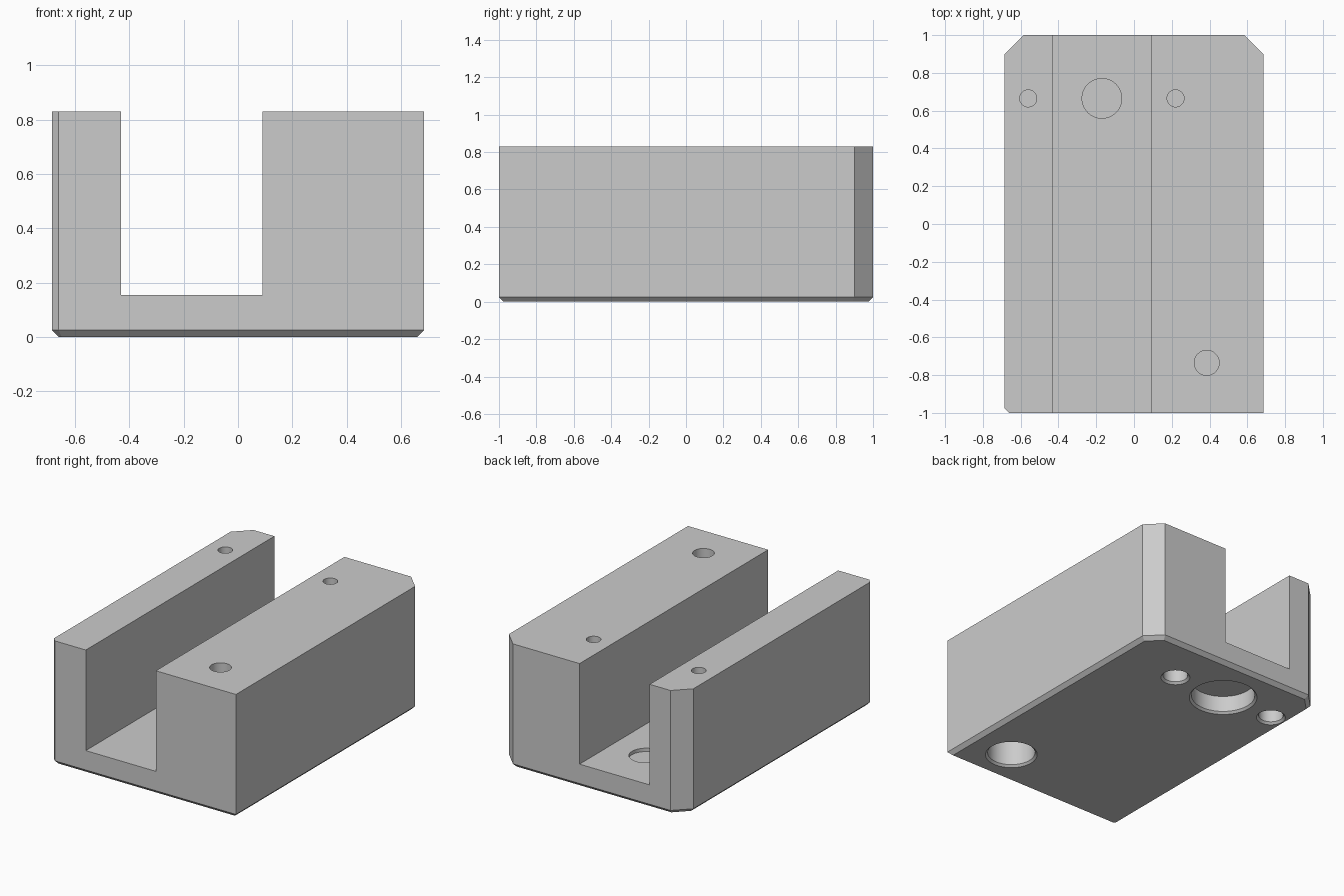
import bpy
import bmesh
import math

if "Cube" in bpy.data.objects:
    bpy.data.objects.remove(bpy.data.objects["Cube"], do_unlink=True)

W, L, H = 0.685, 1.0, 0.83       # half width, half length, height
EDGE = 0.025                     # base and front corner chamfer
CORNER = 0.1                     # back corner chamfer

grey = bpy.data.materials.new("plain grey")
grey.use_nodes = True
colour = (0.6, 0.6, 0.6, 1)
grey.diffuse_color = colour
grey.node_tree.nodes["Principled BSDF"].inputs["Base Color"].default_value = colour


def add_object(name, bm):
    bmesh.ops.recalc_face_normals(bm, faces=bm.faces[:])
    mesh = bpy.data.meshes.new(name)
    bm.to_mesh(mesh)
    bm.free()
    mesh.materials.append(grey)
    obj = bpy.data.objects.new(name, mesh)
    bpy.context.collection.objects.link(obj)
    return obj


def cut(target, cutter):
    """Subtract the cutter from the target and discard it."""
    cutter.hide_render = True
    mod = target.modifiers.new("cut", "BOOLEAN")
    mod.operation = "DIFFERENCE"
    mod.solver = "EXACT"
    mod.object = cutter
    bpy.context.view_layer.objects.active = target
    bpy.ops.object.modifier_apply(modifier=mod.name)
    bpy.data.objects.remove(cutter, do_unlink=True)


def lathe_cutter(x, y, profile):
    """Round cutter from (radius, height) pairs, closed at both ends."""
    bm = bmesh.new()
    n = 64
    rings = [[bm.verts.new((x + r * math.cos(math.tau * i / n),
                            y + r * math.sin(math.tau * i / n), z))
              for i in range(n)] for r, z in profile]
    for a, b in zip(rings, rings[1:]):
        for i in range(n):
            j = (i + 1) % n
            bm.faces.new((a[i], a[j], b[j], b[i]))
    bm.faces.new(rings[0])
    bm.faces.new(rings[-1])
    return add_object("hole_cutter", bm)


# Block: clipped outline, bevelled base, then raised to full height
outline = [(-W + EDGE, -L), (W, -L), (W, L - CORNER), (W - CORNER, L),
           (-W + CORNER, L), (-W, L - CORNER), (-W, -L + EDGE)]
bm = bmesh.new()
low = [bm.verts.new((x, y, EDGE)) for x, y in outline]
high = [bm.verts.new((x, y, H)) for x, y in outline]
base = bm.faces.new(low[::-1])
bm.faces.new(high)
for i in range(len(low)):
    j = (i + 1) % len(low)
    bm.faces.new((low[i], low[j], high[j], high[i]))
bm.normal_update()
bmesh.ops.inset_region(bm, faces=[base], thickness=EDGE, depth=EDGE,
                       use_even_offset=True)
block = add_object("slotted_block", bm)

# Lengthwise slot
SLOT_LEFT, SLOT_RIGHT, FLOOR = -0.43, 0.09, 0.155
bm = bmesh.new()
bmesh.ops.create_cube(bm, size=1)
for v in bm.verts:
    v.co = (SLOT_RIGHT if v.co.x > 0 else SLOT_LEFT,
            v.co.y * 3, 1 if v.co.z > 0 else FLOOR)
cut(block, add_object("slot_cutter", bm))

# Holes: x, y, upper radius, surface height, counterbore radius and depth
LIP, WEB = 0.014, 0.01
holes = [(-0.56, 0.665, 0.045, H, 0.077, 0.4),
         (0.22, 0.665, 0.045, H, 0.077, 0.4),
         (-0.17, 0.665, 0.105, FLOOR, 0.198, 0.122),
         (0.385, -0.735, 0.066, H, 0.148, 0.4)]
for x, y, r, top, bore, depth in holes:
    # Upper hole, parted from the counterbore by a thin web
    cut(block, lathe_cutter(x, y, [(r, depth + WEB), (r, top + 0.05)]))
    # Counterbore with a chamfered mouth
    cut(block, lathe_cutter(x, y, [(bore + LIP, -0.05), (bore + LIP, 0),
                                   (bore, LIP), (bore, depth)]))

# Smooth hole walls, crisp edges
bpy.ops.object.select_all(action="DESELECT")
block.select_set(True)
bpy.context.view_layer.objects.active = block
bpy.ops.object.shade_smooth_by_angle(angle=math.radians(20))
